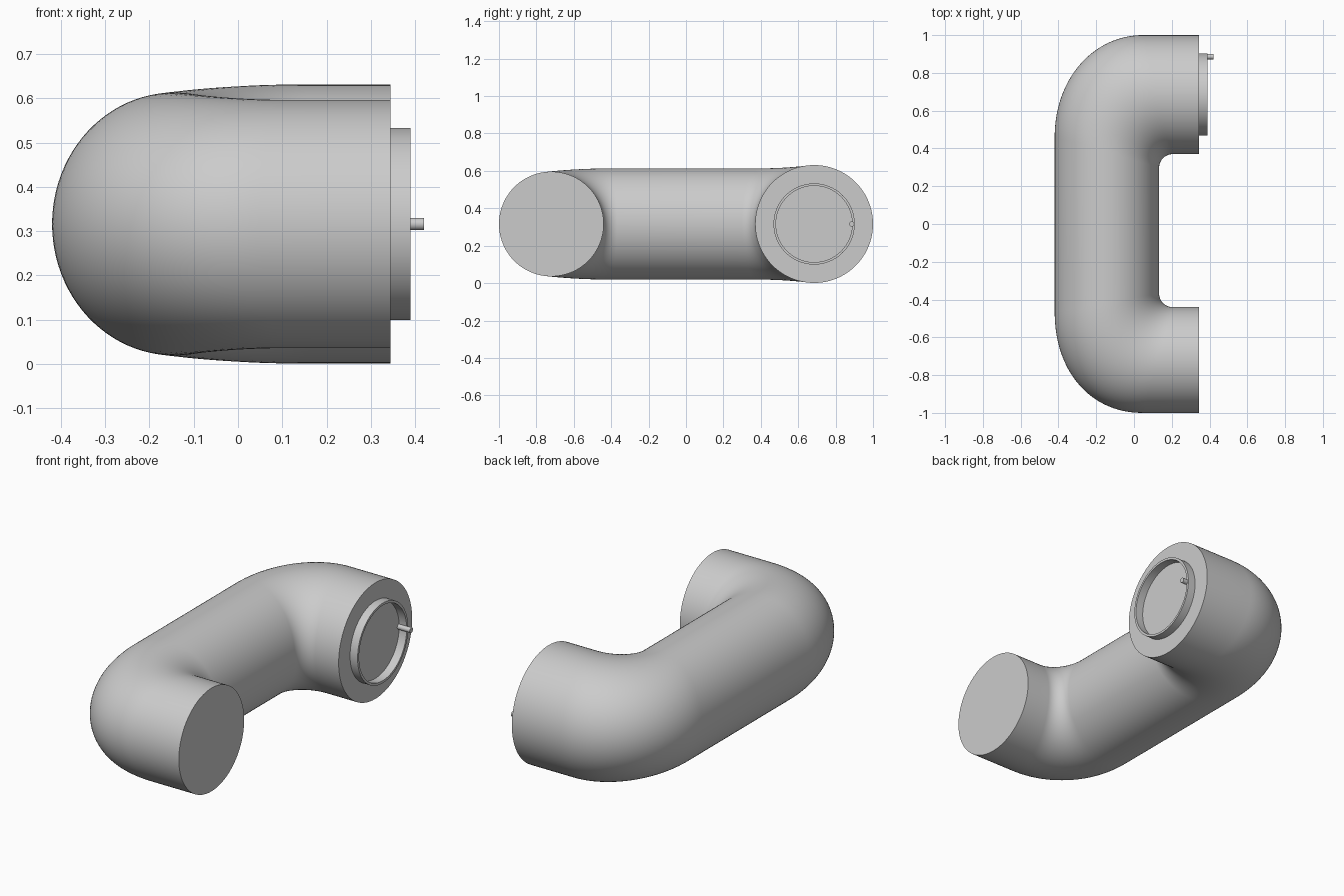
import bpy, bmesh
from math import sin, cos, pi

if "Cube" in bpy.data.objects:
    bpy.data.objects.remove(bpy.data.objects["Cube"])

ZC = 0.316      # height of the pipe axis
SEG = 96        # sides around the pipe


def finish(bm, name):
    bmesh.ops.recalc_face_normals(bm, faces=bm.faces)
    mesh = bpy.data.meshes.new(name)
    bm.to_mesh(mesh)
    bm.free()
    ob = bpy.data.objects.new(name, mesh)
    bpy.context.collection.objects.link(ob)
    bpy.ops.object.select_all(action='DESELECT')
    ob.select_set(True)
    bpy.context.view_layer.objects.active = ob
    bpy.ops.object.shade_smooth_by_angle(angle=0.6)
    return ob


def loft(bm, rings, closed=False):
    rows = [[bm.verts.new(p) for p in r] for r in rings]
    n = len(rows[0])
    pairs = list(zip(rows, rows[1:])) + ([(rows[-1], rows[0])] if closed else [])
    for a, b in pairs:
        for i in range(n):
            j = (i + 1) % n
            bm.faces.new((a[i], a[j], b[j], b[i]))
    if not closed:
        bm.faces.new(rows[0])
        bm.faces.new(rows[-1])


def half(y_out, y_in, y_bend, r_end, power, s):
    """Stations (outer point, inner point, half height) from arm mouth to middle."""
    st = [((0.345, s * y_out), (0.345, s * y_in), r_end)]
    st.append(((0.2, s * y_out), (0.27, s * y_in), r_end))
    n = 36
    for k in range(n + 1):
        a = k / n * pi / 2
        c, d = sin(a) ** (2 / power), max(cos(a), 0) ** (2 / power)
        outer = (0.05 - 0.47 * c, s * (y_bend + (y_out - y_bend) * d))
        inner = (0.205 - 0.072 * sin(a), s * (y_in - 0.072 * (1 - cos(a))))
        t = k / n
        t = t * t * (3 - 2 * t)
        st.append((outer, inner, r_end + (0.297 - r_end) * t))
    return st


# U-shaped pipe: slimmer arm at -y, thicker arm at +y
stations = half(1.0, 0.44, 0.46, 0.28, 2.15, -1) + half(1.0, 0.37, 0.46, 0.315, 2.05, 1)[::-1]
rings = []
for o, i, h in stations:
    cx, cy = (o[0] + i[0]) / 2, (o[1] + i[1]) / 2
    ux, uy = (o[0] - i[0]) / 2, (o[1] - i[1]) / 2
    rings.append([(cx + ux * cos(a), cy + uy * cos(a), ZC + h * sin(a))
                  for a in (2 * pi * k / SEG for k in range(SEG))])
bm = bmesh.new()
loft(bm, rings)
finish(bm, "elbow_pipe")


def circle(x, y, r, n):
    return [(x, y + r * cos(2 * pi * k / n), ZC + r * sin(2 * pi * k / n)) for k in range(n)]


# Thin raised collar on the thicker mouth
bm = bmesh.new()
profile = [(0.335, 0.217), (0.39, 0.217), (0.39, 0.204), (0.335, 0.204)]
loft(bm, [circle(x, 0.685, r, SEG) for x, r in profile], closed=True)
finish(bm, "mouth_collar")

# Small locating pin inside the collar
bm = bmesh.new()
loft(bm, [circle(x, 0.886, 0.014, 24) for x in (0.335, 0.42)])
finish(bm, "locating_pin")
